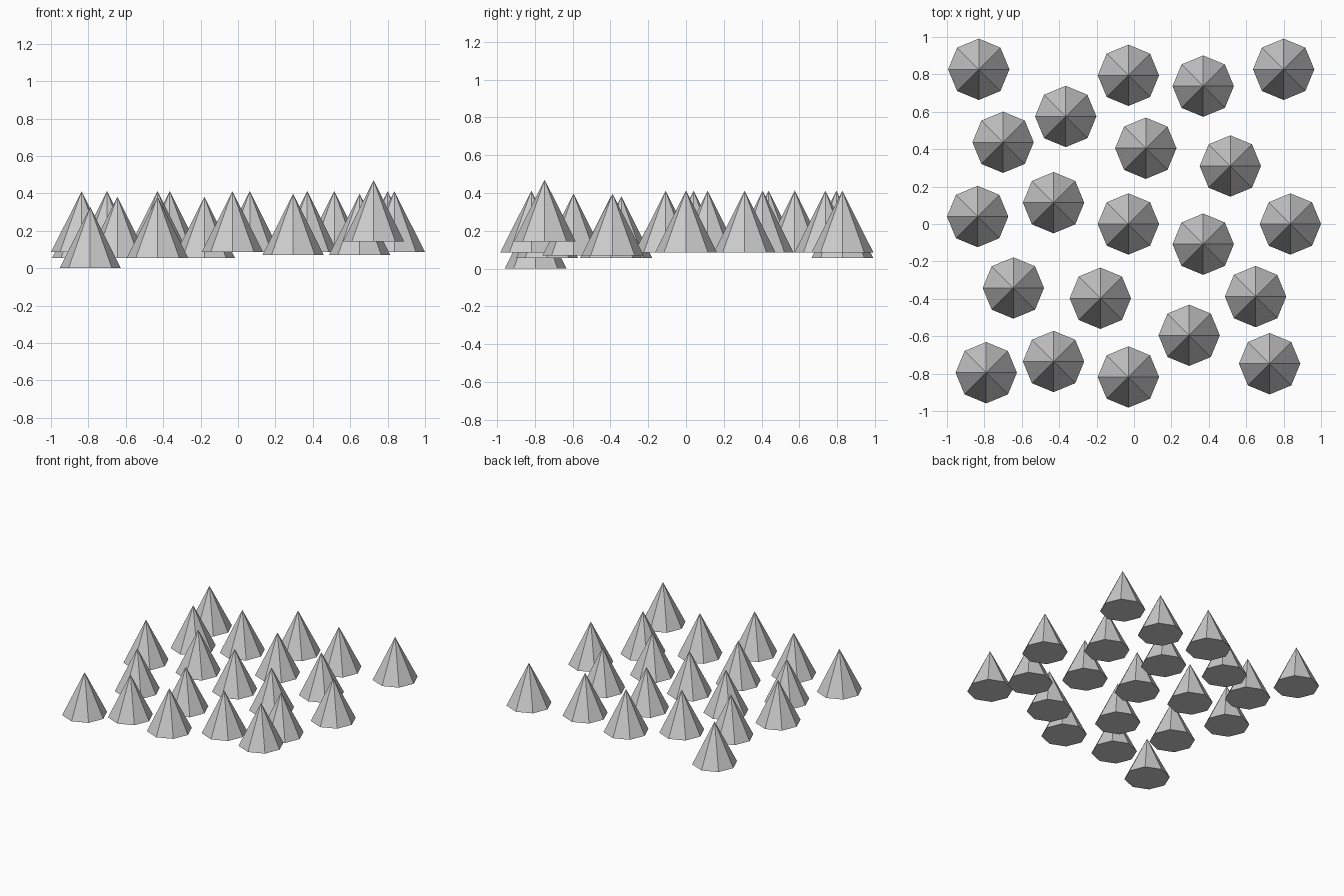
import bpy

RADIUS, HEIGHT = 0.164, 0.327

# Cone positions grouped by the height of their base
groups = {
    0.0: [(-0.79, -0.795)],
    0.055: [(-0.83, 0.827), (-0.43, -0.735), (-0.645, -0.342), (-0.18, -0.397)],
    0.07: [(0.295, -0.595), (0.65, -0.388)],
    0.085: [(-0.03, 0.795), (0.37, 0.737), (0.80, 0.827), (-0.70, 0.437),
            (-0.365, 0.575), (0.063, 0.405), (0.515, 0.31), (-0.836, 0.04),
            (-0.43, 0.114), (-0.03, 0.0), (0.37, -0.108), (0.836, 0.0),
            (-0.03, -0.818)],
    0.143: [(0.725, -0.747)],
}


def add_cone(x, y, base):
    bpy.ops.mesh.primitive_cone_add(vertices=8, radius1=RADIUS, radius2=0,
                                    depth=HEIGHT,
                                    location=(x, y, base + HEIGHT / 2))
    bpy.context.object.name = "tree_cone"


# Scattered eight-sided cones
for base, spots in groups.items():
    for x, y in spots:
        add_cone(x, y, base)
